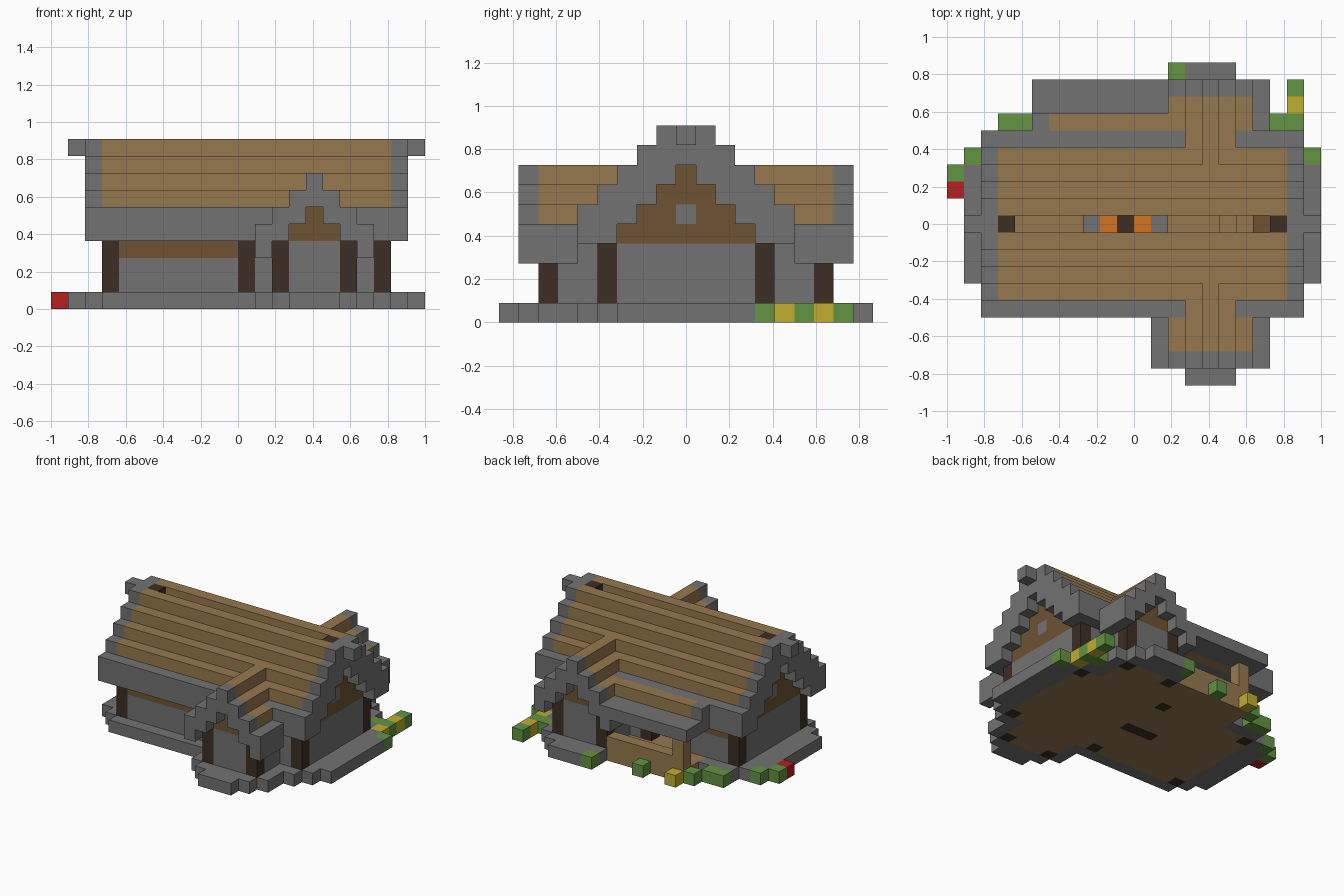
import bpy
import bmesh
from mathutils import Vector

cube = bpy.data.objects.get("Cube")
if cube:
    bpy.data.objects.remove(cube, do_unlink=True)

U = 2 / 22                       # size of one block
ORIGIN = Vector((-11, -9.5, 0))  # corner of the block grid
MID, CROSS = 9, 15               # ridge row of the main roof, ridge column of the cross roof


def linear(c):
    c /= 255
    return c / 12.92 if c < 0.04045 else ((c + 0.055) / 1.055) ** 2.4


PALETTE = {
    "stone": (114, 114, 114), "plank": (150, 121, 79), "brown_wood": (110, 83, 50),
    "dark_log": (61, 45, 36), "leaf": (99, 147, 66), "yellow_petal": (192, 173, 48),
    "red_petal": (182, 32, 34), "ember": (212, 115, 35),
}
MATS = {}
for name, rgb in PALETTE.items():
    m = bpy.data.materials.new(name)
    m.use_nodes = True
    color = [linear(c) for c in rgb] + [1]
    m.diffuse_color = color
    node = next(n for n in m.node_tree.nodes if n.type == "BSDF_PRINCIPLED")
    node.inputs["Base Color"].default_value = color
    MATS[name] = m

blocks = {}  # grid cell -> (part, material)


def span(v):
    return range(v[0], v[1] + 1) if isinstance(v, tuple) else (v,)


def fill(part, mat, xs, ys, zs):
    for x in span(xs):
        for y in span(ys):
            for z in span(zs):
                blocks[x, y, z] = (part, mat)


def both(part, mat, xs, ys, zs):
    """Fill on the front and mirrored on the back."""
    fill(part, mat, xs, ys, zs)
    back = tuple(2 * MID - y for y in reversed(ys)) if isinstance(ys, tuple) else 2 * MID - ys
    fill(part, mat, xs, back, zs)


# Stepped stone base
for i in range(3):
    fill("base", "stone", (1 + i, 21 - i), (6 - i, 12 + i), 0)
    fill("base", "stone", (14 - i, 16 + i), (i, 18 - i), 0)

# Plank floor
fill("floor", "plank", (3, 19), (5, 13), 0)
fill("floor", "plank", (13, 17), (2, 16), 0)

# Long walls
fill("front_wall", "stone", (4, 10), 5, (1, 2))
fill("front_wall", "brown_wood", (4, 10), 5, 3)
fill("back_wall", "stone", (4, 7), 13, (1, 2))
fill("back_wall", "brown_wood", (4, 10), 13, 3)
for x in (12, 18):
    both("wall_corner", "stone", x, 5, (1, 3))

# End walls with stepped wooden gables and a stone window
for x in (3, 19):
    fill("end_wall", "stone", x, (6, 12), (1, 3))
    for i in range(4):
        fill("end_gable", "brown_wood", x, (6 + i, 12 - i), 4 + i)
    fill("gable_window", "stone", x, MID, 5)

# Cross wing walls and gables
both("wing_wall", "stone", (14, 16), 2, (1, 3))
for x in (13, 17):
    both("wing_side_wall", "stone", x, (3, 4), (1, 3))
both("wing_gable", "brown_wood", (14, 16), 2, 4)
both("wing_gable", "brown_wood", CROSS, 2, 5)

# Dark log posts
for x in (3, 11, 19):
    both("house_post", "dark_log", x, 5, (0, 3))
for x in (13, 17):
    both("wing_post", "dark_log", x, 2, (0, 3))

# Main roof, open along the ridge, with thick stone rims
for e in range(1, 6):
    tone = "stone" if e == 5 else "plank"
    both("main_roof", tone, (3, 19), MID - e, (9 - e, 10 - e))
    for x in (2, 20):
        both("roof_rim", "stone", x, MID - e, (max(8 - e, 4), 10 - e))
for x, tip, log in ((2, 1, 3), (20, 21, 19)):
    fill("roof_rim", "stone", x, MID, (8, 9))
    fill("ridge_tip", "stone", tip, MID, 9)
    fill("ridge_log", "dark_log", log, MID, (8, 9))

# Cross roof running into the main roof
for d, reach in enumerate((5, 4, 3, 3)):
    zs = (6 - d, 7 - d)
    for x in {CROSS - d, CROSS + d}:
        both("cross_roof", "stone" if d == 3 else "plank", x, (2, reach), zs)
        both("cross_roof_rim", "stone", x, 1, zs)

# Back porch: awning, deck, rail and post
fill("awning", "stone", (5, 12), (16, 17), 4)
fill("awning", "stone", 5, 15, (4, 5))
fill("awning", "plank", (6, 12), 15, (4, 5))
fill("porch_deck", "plank", (6, 12), (14, 16), 0)
fill("porch_rail", "plank", (6, 12), 16, 1)
fill("porch_post", "plank", 6, 16, (1, 3))

# Fire pit and high seat inside
fill("fire_pit", "stone", (8, 12), (8, 10), 1)
fill("fire_pit", "dark_log", (9, 11), MID, (0, 1))
for x in (9, 11):
    fill("fire", "ember", x, MID, 1)
fill("seat_step", "plank", 16, (8, 10), 1)
fill("high_seat", "plank", 17, (8, 10), (1, 2))
fill("seat_back", "brown_wood", 18, (8, 10), (1, 3))

# Bushes and flowers around the base
GARDEN = {
    "leaf": ((0, 12), (1, 13), (3, 15), (4, 15), (5, 16), (9, 17), (13, 18),
             (21, 13), (19, 15), (20, 15), (20, 17)),
    "yellow_petal": ((6, 17), (20, 14), (20, 16)),
    "red_petal": ((0, 11),),
}
for mat, spots in GARDEN.items():
    for x, y in spots:
        fill("garden_" + mat, mat, x, y, 0)

# Turn every part into a mesh of its exposed faces
parts = {}
for cell, (part, mat) in blocks.items():
    parts.setdefault(part, []).append((cell, mat))

for part, cells in parts.items():
    mesh = bpy.data.meshes.new(part)
    names = sorted({mat for _, mat in cells})
    for n in names:
        mesh.materials.append(MATS[n])
    bm = bmesh.new()
    for cell, mat in cells:
        for axis in range(3):
            for side in (-1, 1):
                n = Vector((0, 0, 0))
                n[axis] = side
                if tuple(int(c + o) for c, o in zip(cell, n)) in blocks:
                    continue
                a, b = Vector((0, 0, 0)), Vector((0, 0, 0))
                a[(axis + 1) % 3] = 0.5
                b[(axis + 2) % 3] = 0.5 * side
                mid = Vector(cell) + Vector((0.5, 0.5, 0.5)) + n / 2 + ORIGIN
                corners = (mid - a - b, mid + a - b, mid + a + b, mid - a + b)
                face = bm.faces.new([bm.verts.new(p * U) for p in corners])
                face.material_index = names.index(mat)
    bmesh.ops.remove_doubles(bm, verts=bm.verts, dist=U / 100)
    bmesh.ops.dissolve_limit(bm, angle_limit=0.01, verts=bm.verts, edges=bm.edges,
                             delimit={"MATERIAL"})
    bm.to_mesh(mesh)
    bm.free()
    if mesh.polygons:
        bpy.context.scene.collection.objects.link(bpy.data.objects.new(part, mesh))
